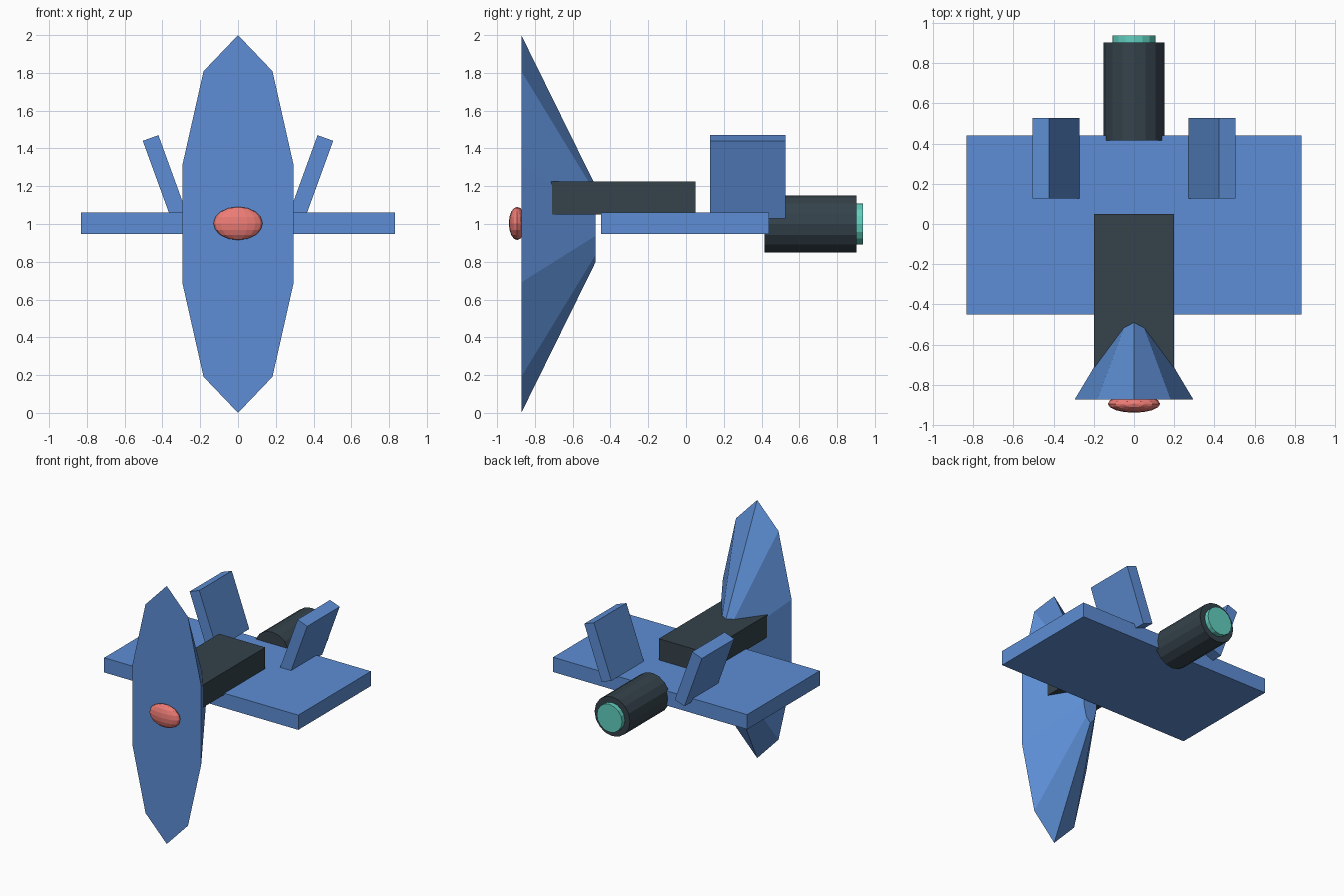
import bpy, bmesh
from math import radians
from mathutils import Matrix, Vector

if "Cube" in bpy.data.objects:
    bpy.data.objects.remove(bpy.data.objects["Cube"])


def material(name, rgb):
    m = bpy.data.materials.new(name)
    m.diffuse_color = (*rgb, 1)
    m.use_nodes = True
    m.node_tree.nodes["Principled BSDF"].inputs["Base Color"].default_value = m.diffuse_color
    return m


BLUE = material("blue", (0.11, 0.27, 0.66))
DARK = material("dark", (0.035, 0.055, 0.07))
TEAL = material("teal", (0.12, 0.62, 0.52))
RED = material("red", (0.85, 0.2, 0.18))


def finish(name, bm, mat):
    bmesh.ops.recalc_face_normals(bm, faces=bm.faces)
    me = bpy.data.meshes.new(name)
    bm.to_mesh(me)
    bm.free()
    me.materials.append(mat)
    ob = bpy.data.objects.new(name, me)
    bpy.context.collection.objects.link(ob)
    return ob


def box(name, centre, size, mat, tilt=0):
    bm = bmesh.new()
    m = (Matrix.Translation(centre) @ Matrix.Rotation(radians(tilt), 4, 'Y')
         @ Matrix.Diagonal((*size, 1)))
    bmesh.ops.create_cube(bm, size=1, matrix=m)
    return finish(name, bm, mat)


def drum(name, y0, y1, r0, r1, sides, mat, x_scale=1):
    """Closed cylinder or frustum running along y at z = 1."""
    bm = bmesh.new()
    m = (Matrix.Translation((0, (y0 + y1) / 2, 1))
         @ Matrix.Diagonal((x_scale, 1, 1, 1))
         @ Matrix.Rotation(radians(-90), 4, 'X'))
    bmesh.ops.create_cone(bm, cap_ends=True, segments=sides, radius1=r0,
                          radius2=r1, depth=y1 - y0, matrix=m)
    return finish(name, bm, mat)


# Tall ten-sided nose shield, tapering backwards
drum("nose_shield", -0.872, -0.478, 1.0, 0.2, 10, BLUE, x_scale=0.31)

# Flat wing slab and cabin block
box("wing", (0, -0.005, 1.003), (1.664, 0.89, 0.114), BLUE)
box("cabin", (0, -0.332, 1.137), (0.396, 0.765, 0.175), DARK)

# Pair of outward-leaning tail fins
for side, label in ((1, "right"), (-1, "left")):
    box(f"tail_fin_{label}", (side * 0.388, 0.327, 1.25),
        (0.088, 0.398, 0.437), BLUE, tilt=side * 20)

# Engine and glowing exhaust
drum("engine", 0.415, 0.903, 0.152, 0.152, 16, DARK)
drum("exhaust", 0.85, 0.938, 0.108, 0.108, 16, TEAL)

# Flattened lamp on the nose
bm = bmesh.new()
bmesh.ops.create_uvsphere(
    bm, u_segments=16, v_segments=8, radius=1,
    matrix=Matrix.Translation((0, -0.894, 1.003)) @ Matrix.Diagonal((0.13, 0.044, 0.088, 1)))
finish("nose_lamp", bm, RED)
